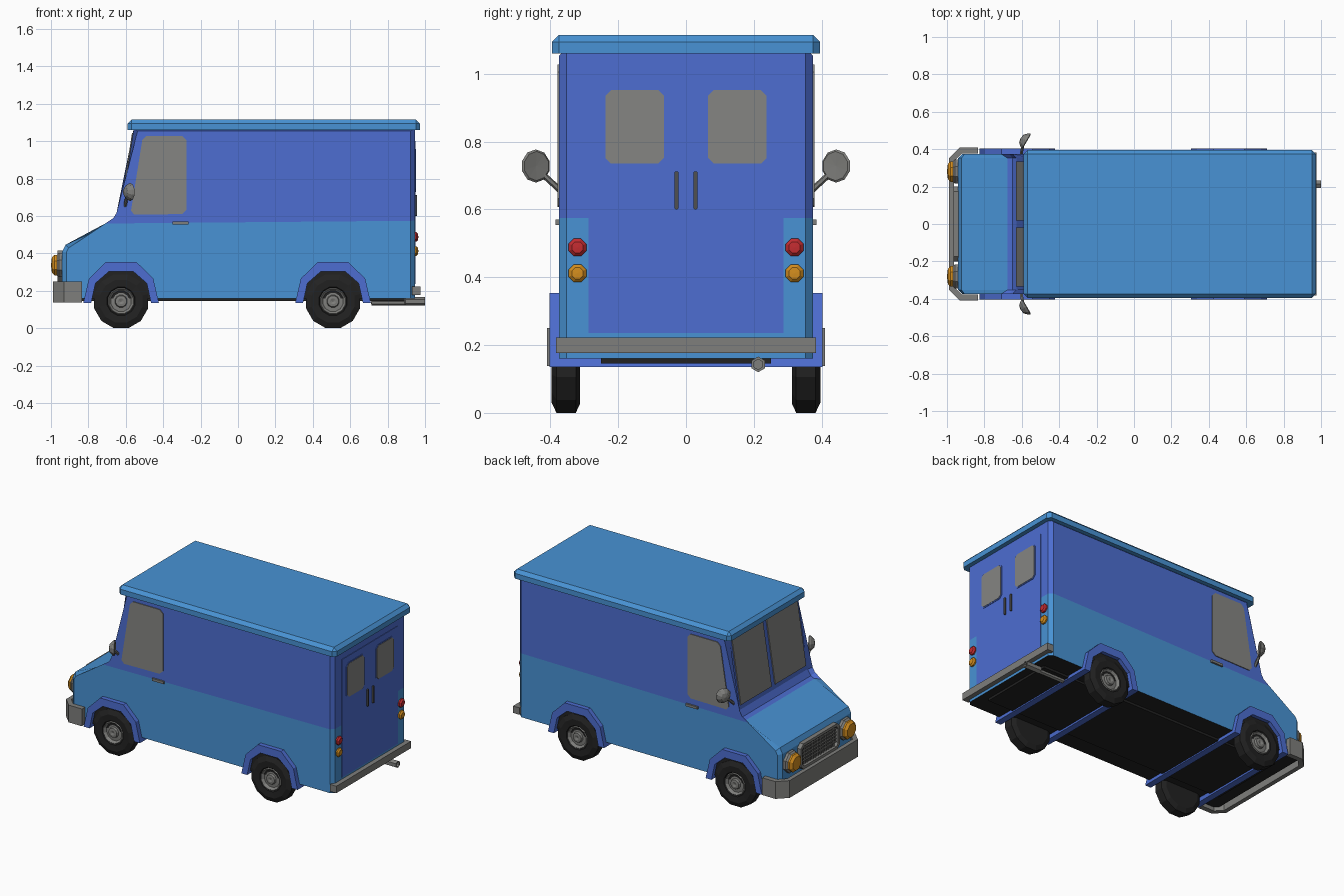
import bpy, bmesh, math
from mathutils import Vector

if "Cube" in bpy.data.objects:
    bpy.data.objects.remove(bpy.data.objects["Cube"])


def mat(name, r, g, b):
    m = bpy.data.materials.new(name)
    m.diffuse_color = (r, g, b, 1)
    m.use_nodes = True
    m.node_tree.nodes["Principled BSDF"].inputs["Base Color"].default_value = m.diffuse_color
    return m


LIGHT = mat("light blue", .065, .29, .66)
DARK = mat("deep blue", .074, .155, .64)
BLACK = mat("black rubber", .016, .016, .016)
GLASS = mat("window grey", .235, .235, .225)
METAL = mat("metal grey", .21, .21, .2)
STEEL = mat("dark steel", .08, .08, .08)
RED = mat("red lamp", .55, .025, .03)
AMBER = mat("amber lamp", .66, .27, .013)


def finish(name, bm, *mats):
    bmesh.ops.recalc_face_normals(bm, faces=bm.faces)
    me = bpy.data.meshes.new(name)
    bm.to_mesh(me)
    bm.free()
    for m in mats:
        me.materials.append(m)
    ob = bpy.data.objects.new(name, me)
    bpy.context.collection.objects.link(ob)
    return ob


def prism_bm(axis, pts, a, b):
    """Extrude a 2D outline from a to b along an axis."""
    place = {"x": lambda p, t: (t, p[0], p[1]),
             "y": lambda p, t: (p[0], t, p[1]),
             "z": lambda p, t: (p[0], p[1], t)}[axis]
    bm = bmesh.new()
    lo = [bm.verts.new(place(p, a)) for p in pts]
    hi = [bm.verts.new(place(p, b)) for p in pts]
    n = len(pts)
    bm.faces.new(lo)
    bm.faces.new(hi)
    for i in range(n):
        j = (i + 1) % n
        bm.faces.new((lo[i], lo[j], hi[j], hi[i]))
    return bm


def prism(name, m, axis, pts, a, b):
    return finish(name, prism_bm(axis, pts, a, b), m)


def rect(a0, b0, a1, b1, c=0.0):
    """Rectangle outline with optional cut corners."""
    if not c:
        return [(a0, b0), (a1, b0), (a1, b1), (a0, b1)]
    return [(a0 + c, b0), (a1 - c, b0), (a1, b0 + c), (a1, b1 - c),
            (a1 - c, b1), (a0 + c, b1), (a0, b1 - c), (a0, b0 + c)]


def lathe(name, m, profile, n, loc, axis):
    """Spin (radius, height) points about an axis through loc."""
    q = Vector(axis).to_track_quat("Z", "Y")
    bm = bmesh.new()
    rings = []
    for r, h in profile:
        if r == 0:
            rings.append([bm.verts.new(Vector(loc) + q @ Vector((0, 0, h)))] * n)
            continue
        rings.append([bm.verts.new(Vector(loc) + q @ Vector(
            (r * math.cos((k + .5) * math.tau / n), r * math.sin((k + .5) * math.tau / n), h)))
            for k in range(n)])
    for A, B in zip(rings, rings[1:]):
        for k in range(n):
            j = (k + 1) % n
            vs = list(dict.fromkeys((A[k], A[j], B[j], B[k])))
            bm.faces.new(vs)
    return finish(name, bm, m)


# Body shell: side profile with chamfered corners and two-tone paint
side = [(-.94, .16), (-.94, .41), (-.922, .446), (-.65, .572), (-.628, .61),
        (-.556, 1.075), (.945, 1.075), (.945, .16)]
bm = prism_bm("y", side, -.374, .374)
edges = [e for e in bm.edges if abs(e.verts[0].co.y - e.verts[1].co.y) < .01
         and max(v.co.z for v in e.verts) > .2]
bmesh.ops.bevel(bm, geom=edges, offset=.022, segments=1, affect="EDGES")
bmesh.ops.bisect_plane(bm, geom=bm.verts[:] + bm.edges[:] + bm.faces[:],
                       plane_co=(0, 0, .566), plane_no=(-.009, 0, 1))
bm.normal_update()
bmesh.ops.recalc_face_normals(bm, faces=bm.faces)
for f in bm.faces:
    c = f.calc_center_median()
    f.material_index = 2 if f.normal.z < -.9 else int(c.z > .566 + .009 * c.x)
finish("body", bm, LIGHT, DARK, BLACK)

# Roof cap with chamfered top and corners
bm = prism_bm("z", rect(-.59, -.395, .973, .395), 1.06, 1.115)
edges = [e for e in bm.edges if max(v.co.z for v in e.verts) > 1.1]
bmesh.ops.bevel(bm, geom=edges, offset=.021, segments=1, affect="EDGES")
finish("roof", bm, LIGHT)

# Underfloor
prism("chassis", BLACK, "x", rect(-.25, .145, .25, .17), -.85, .89)

# Wheel arches run the full width, with dark wells and wheels
outer = [(-.202, .135), (-.172, .265), (-.083, .353), (.083, .353), (.172, .265), (.202, .135)]
inner = [(.16, .135), (.137, .24), (.065, .303), (-.065, .303), (-.137, .24), (-.16, .135)]
for end, cx in (("front", -.625), ("rear", .508)):
    prism(end + "_fender", DARK, "y", [(cx + x, z) for x, z in outer + inner], -.403, .403)
    prism(end + "_wheel_well", BLACK, "y",
          [(cx + x, max(z, .158)) for x, z in inner], -.379, .379)
    for s in (-1, 1):
        loc, ax = (cx, 0, .144), (0, s, 0)
        lathe(end + "_tyre", BLACK, [(.07, .383), (.078, .393), (.118, .396), (.149, .382),
                                     (.149, .325), (.12, .312), (0, .312)], 12, loc, ax)
        lathe(end + "_rim", METAL, [(.074, .384), (.068, .392), (.056, .378), (.034, .38),
                                    (.03, .394), (.016, .396), (0, .39)], 12, loc, ax)

# Bumpers
path = [(-.835, -.41), (-.93, -.41), (-.99, -.35), (-.99, .35), (-.93, .41), (-.835, .41)]
back = [(-.835, .378), (-.92, .378), (-.962, .335), (-.962, -.335), (-.92, -.378), (-.835, -.378)]
prism("front_bumper", METAL, "z", path + back, .138, .25)
prism("rear_bumper", METAL, "z", rect(.93, -.383, .975, .383), .177, .222)

# Rear door panel
prism("rear_door", DARK, "x", rect(-.287, .235, .287, 1.0), .94, .948)

for s in (-1, 1):
    # Rear windows, pull handles and lamps
    ys = sorted((s * .065, s * .238))
    prism("rear_window_frame", DARK, "x", rect(ys[0] - .006, .728, ys[1] + .006, .958, .02), .945, .951)
    prism("rear_window", GLASS, "x", rect(ys[0], .735, ys[1], .952, .017), .945, .953)
    prism("rear_handle", STEEL, "x", rect(s * .028 - .006, .6, s * .028 + .006, .712, .003), .945, .957)
    for nm, m, z in (("tail_lamp", RED, .488), ("turn_lamp", AMBER, .412)):
        lathe(nm, m, [(.028, 0), (.028, .01), (.018, .019), (0, .02)], 8, (.944, s * .32, z), (1, 0, 0))

    # Side windows and door handles
    pts = [(-.555, .607), (-.3, .61), (-.275, .632), (-.275, 1.005), (-.297, 1.027),
           (-.49, 1.027), (-.512, 1.005), (-.572, .628)]
    prism("side_window", GLASS, "y", pts, s * .37, s * .379)
    prism("door_handle", METAL, "y", rect(-.35, .554, -.265, .57), s * .37, s * .385)

    # Windshield panes on the sloping front
    a, b = Vector((-.628, .61)), Vector((-.556, 1.075))
    n = Vector((-.988, .153))
    lo, hi = a.lerp(b, .06), a.lerp(b, .93)
    pts = [lo - n * .003, lo + n * .006, hi + n * .006, hi - n * .003]
    prism("windshield", GLASS, "y", [tuple(p) for p in pts], s * .018, s * .335)

    # Headlights
    loc = (-.935, s * .28, .337)
    lathe("headlight_ring", METAL, [(.07, 0), (.07, .022), (.06, .034), (0, .034)], 8, loc, (-1, 0, 0))
    lathe("headlight", AMBER, [(.06, .03), (.06, .045), (.045, .06), (0, .065)], 8, loc, (-1, 0, 0))

    # Mirrors on arms
    p, q = Vector((-.605, s * .362, .648)), Vector((-.592, s * .435, .715))
    d = q - p
    lathe("mirror_arm", METAL, [(0, 0), (.009, 0), (.009, d.length), (0, d.length)], 6, p, d)
    lathe("mirror", METAL, [(0, -.03), (.025, -.025), (.043, -.008), (.049, .004), (.043, .008), (0, .006)],
          10, (-.58, s * .445, .728), (.085, -.05 * s, 0))

# Grille: frame, dark backing and lattice
frame = rect(-.2, .25, .2, .415, .025)
hole = rect(-.183, .267, .183, .398, .02)
prism("grille_back", STEEL, "x", hole, -.945, -.935)
bm = bmesh.new()
rings = [[bm.verts.new((x, *p)) for p in o]
         for x, o in ((-.935, frame), (-.966, frame), (-.966, hole), (-.935, hole))]
for A, B in zip(rings, rings[1:] + rings[:1]):
    for k in range(8):
        bm.faces.new((A[k], A[k - 1], B[k - 1], B[k]))
finish("grille_frame", bm, METAL)
for i in range(5):
    z = .29 + i * .021
    prism("grille_bar", METAL, "x", rect(-.183, z - .003, .183, z + .003), -.952, -.94)
for i in range(13):
    y = -.162 + i * .027
    prism("grille_post", METAL, "x", rect(y - .003, .267, y + .003, .398), -.951, -.94)

# Exhaust
lathe("exhaust_tail", METAL, [(.014, 0), (.023, .005), (.023, .11), (.015, .11), (.015, .06), (0, .06)],
      6, (.89, .213, .143), (1, 0, 0))
lathe("exhaust_pipe", METAL, [(0, 0), (.014, .005), (.014, .2), (0, .2)], 6, (.71, .213, .136), (1, 0, 0))
